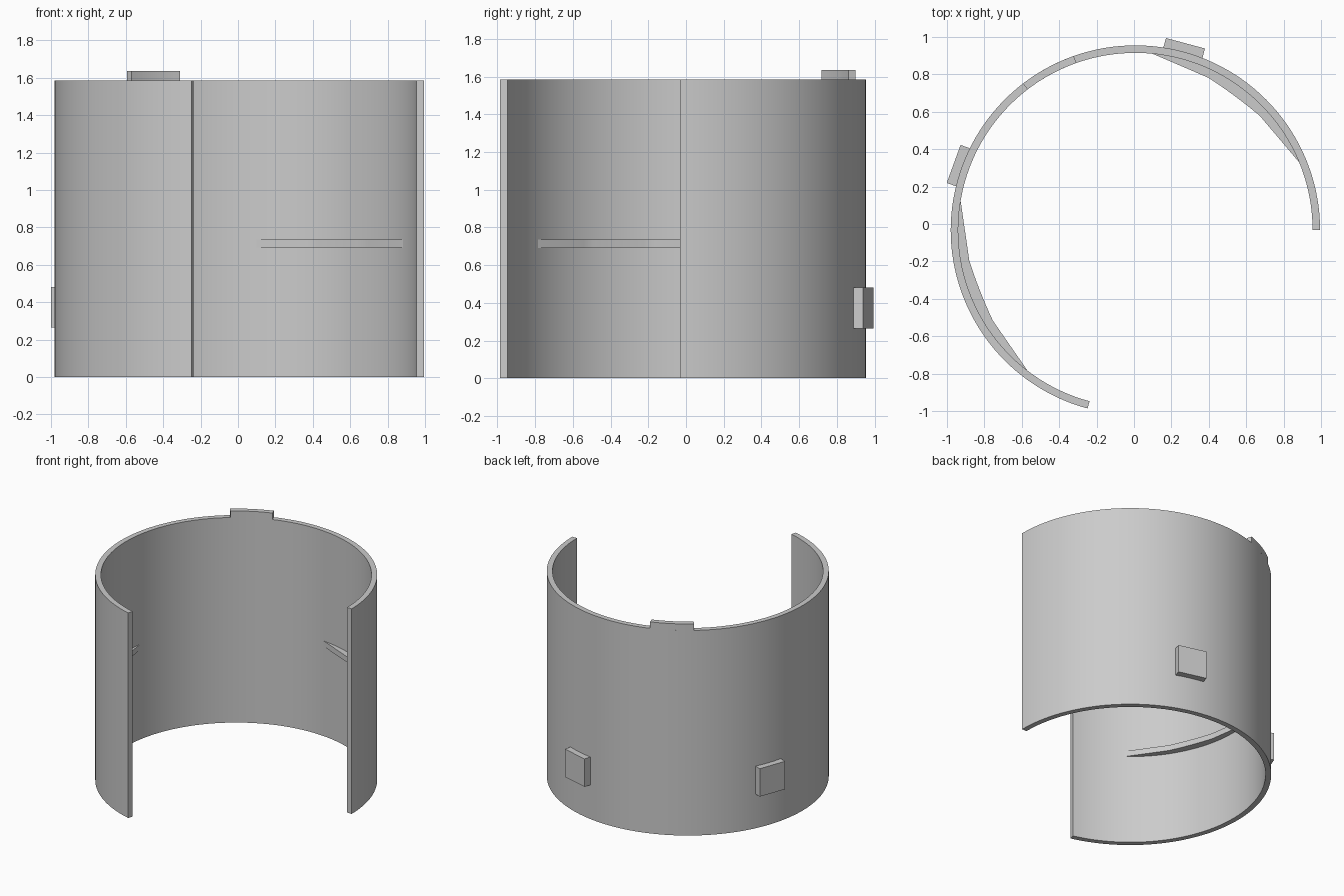
import bpy
import bmesh
from math import cos, sin, radians
from mathutils import Matrix, Vector

cube = bpy.data.objects.get("Cube")
if cube:
    bpy.data.objects.remove(cube, do_unlink=True)

CENTRE = Vector((0.0075, -0.0325, 0))
OUTER, INNER = 0.9875, 0.9475
HEIGHT, SWEEP = 1.585, 255
MIDDLE = SWEEP / 2

grey = bpy.data.materials.new("light_grey")
grey.use_nodes = True
grey.diffuse_color = (0.6, 0.6, 0.6, 1)
grey.node_tree.nodes["Principled BSDF"].inputs["Base Color"].default_value = (0.6, 0.6, 0.6, 1)


def finish(bm, name):
    bmesh.ops.recalc_face_normals(bm, faces=bm.faces)
    mesh = bpy.data.meshes.new(name)
    bm.to_mesh(mesh)
    bm.free()
    mesh.materials.append(grey)
    obj = bpy.data.objects.new(name, mesh)
    bpy.context.collection.objects.link(obj)
    bpy.ops.object.select_all(action="DESELECT")
    obj.select_set(True)
    bpy.context.view_layer.objects.active = obj
    bpy.ops.object.shade_smooth_by_angle(angle=radians(20))
    return obj


def polar(radius, degrees, z):
    a = radians(degrees)
    return CENTRE + Vector((radius * cos(a), radius * sin(a), z))


def arc_band(name, start, end, z0, z1, outer, inner_at, steps):
    """Curved wall swept about the axis; inner_at gives the inner radius by angle."""
    bm = bmesh.new()
    rings = []
    for i in range(steps + 1):
        a = start + (end - start) * i / steps
        r = inner_at(a)
        corners = ((r, z0), (outer, z0), (outer, z1), (r, z1))
        rings.append([bm.verts.new(polar(rad, a, z)) for rad, z in corners])
    for p, q in zip(rings, rings[1:]):
        for k in range(4):
            n = (k + 1) % 4
            bm.faces.new((p[k], p[n], q[n], q[k]))
    bm.faces.new(rings[0])
    bm.faces.new(rings[-1][::-1])
    return finish(bm, name)


# Open cylindrical wall and the raised tab on its rim
arc_band("curved_wall", 0, SWEEP, 0, HEIGHT, OUTER, lambda a: INNER, 102)
arc_band("rim_tab", 109.5, MIDDLE, HEIGHT - 0.005, 1.635, OUTER, lambda a: INNER, 8)


# Crescent ribs: straight ramps at the ends, shallow arc in the middle
def rib_radius(offset):
    half, shoulder = 31, 11
    d = abs(offset)
    if d <= shoulder:
        return 0.892 + 0.011 * (d / shoulder) ** 2
    a = Vector((0.903 * cos(radians(shoulder)), 0.903 * sin(radians(shoulder))))
    b = Vector((INNER * cos(radians(half)), INNER * sin(radians(half))))
    ray = Vector((cos(radians(d)), sin(radians(d))))
    edge = b - a
    return (a.x * edge.y - a.y * edge.x) / (ray.x * edge.y - ray.y * edge.x)


for side, sign in (("left", -1), ("right", 1)):
    mid = MIDDLE + sign * 74
    arc_band(f"inner_rib_{side}", mid - 31, mid + 31, 0.692, 0.735, INNER + 0.01,
             lambda a: rib_radius(a - mid), 31)

# Square pads on the outside
for side, angle in (("left", 75), ("right", 160)):
    bm = bmesh.new()
    place = (Matrix.Translation(polar(1.002, angle, 0.372))
             @ Matrix.Rotation(radians(angle), 4, "Z")
             @ Matrix.Diagonal((0.064, 0.216, 0.216, 1)))
    bmesh.ops.create_cube(bm, size=1, matrix=place)
    finish(bm, f"outer_pad_{side}")
